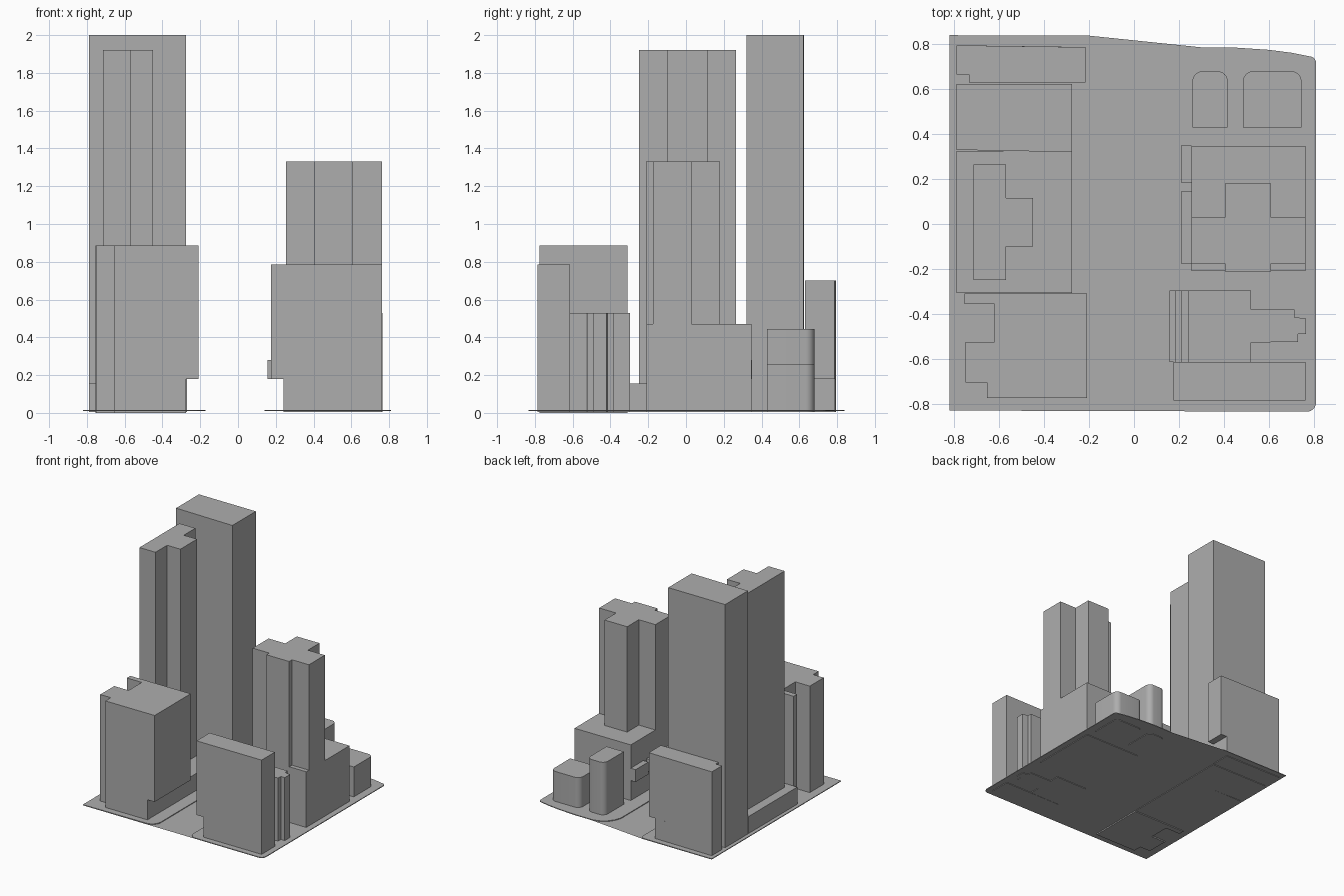
import bpy
import bmesh
from mathutils import Vector

cube = bpy.data.objects.get("Cube")
if cube:
    bpy.data.objects.remove(cube, do_unlink=True)

grey = bpy.data.materials.new("plain grey")
grey.use_nodes = True
colour = (0.42, 0.42, 0.42, 1)
grey.diffuse_color = colour
grey.node_tree.nodes["Principled BSDF"].inputs["Base Color"].default_value = colour

BASE, ROAD, KERB = 0.005, 0.01, 0.016
CANOPY, CANOPY_TOP = 0.18, 0.28


def rounded(points, steps=6):
    """Replace each corner given as (x, y, radius) by a smooth arc."""
    out = []
    for i, p in enumerate(points):
        here = Vector(p[:2])
        if len(p) < 3:
            out.append(here)
            continue
        before = Vector(points[i - 1][:2])
        after = Vector(points[(i + 1) % len(points)][:2])
        a = here + (before - here).normalized() * p[2]
        b = here + (after - here).normalized() * p[2]
        centre = a + b - here
        for k in range(steps + 1):
            d = a.lerp(b, k / steps) - centre
            out.append(centre + d.normalized() * p[2])
    return out


def rect(x0, x1, y0, y1):
    return [(x0, y0), (x1, y0), (x1, y1), (x0, y1)]


def prism(name, *layers):
    """Build one object from outlines, each raised from z0 to z1."""
    bm = bmesh.new()
    for outline, z0, z1 in layers:
        face = bm.faces.new([bm.verts.new((p[0], p[1], z0)) for p in rounded(outline)])
        if z1 > z0:
            top = bmesh.ops.extrude_face_region(bm, geom=[face], use_keep_orig=True)
            verts = [g for g in top["geom"] if isinstance(g, bmesh.types.BMVert)]
            bmesh.ops.translate(bm, verts=verts, vec=(0, 0, z1 - z0))
    bmesh.ops.recalc_face_normals(bm, faces=bm.faces)
    if layers[0][1] == layers[0][2]:
        for f in bm.faces:
            if f.normal.z < 0:
                f.normal_flip()
    mesh = bpy.data.meshes.new(name)
    bm.to_mesh(mesh)
    bm.free()
    mesh.materials.append(grey)
    obj = bpy.data.objects.new(name, mesh)
    bpy.context.collection.objects.link(obj)
    return obj


# Ground: flat road sheet and two raised pavements
back_curve = [(0.81, 0.74, 0.03), (0.7, 0.762), (0.6, 0.775), (0.45, 0.785)]
prism("road", ([(-0.82, -0.83), (0.81, -0.835, 0.04)] + back_curve +
               [(0.31, 0.785), (-0.2, 0.838), (-0.82, 0.84)], ROAD, ROAD))
prism("left_pavement", ([(-0.82, -0.83), (-0.172, -0.826, 0.08),
                         (-0.172, 0.836, 0.035), (-0.82, 0.84)], ROAD, KERB))
prism("right_pavement", ([(0.14, -0.832, 0.06), (0.81, -0.835, 0.04)] + back_curve +
                         [(0.14, 0.785, 0.17)], ROAD, KERB))

# Left blocks
prism("back_left_block",
      ([(-0.735, 0.63), (-0.215, 0.63), (-0.215, 0.787), (-0.79, 0.795),
        (-0.79, 0.665), (-0.735, 0.665)], CANOPY, 0.7),
      ([(-0.735, 0.63), (-0.27, 0.63), (-0.27, 0.788), (-0.79, 0.795),
        (-0.79, 0.665), (-0.735, 0.665)], BASE, CANOPY))
prism("tallest_tower",
      ([(-0.79, 0.33), (-0.275, 0.32), (-0.275, 0.622), (-0.79, 0.624)], BASE, 2.0))
prism("left_podium", (rect(-0.79, -0.275, -0.307, 0.325), BASE, 0.155))
prism("left_tower",
      ([(-0.715, -0.25), (-0.57, -0.25), (-0.57, -0.1), (-0.45, -0.1),
        (-0.45, 0.115), (-0.57, 0.115), (-0.57, 0.265), (-0.715, 0.265)], BASE, 1.92))


def front_left_outline(right):
    return [(-0.655, -0.775), (right, -0.775), (right, -0.31), (-0.755, -0.31),
            (-0.755, -0.355), (-0.62, -0.355), (-0.62, -0.525), (-0.75, -0.525),
            (-0.75, -0.705), (-0.655, -0.705)]


prism("front_left_block",
      (front_left_outline(-0.21), CANOPY, 0.885),
      (front_left_outline(-0.275), 0, CANOPY))

# Front right slab with an overhang
prism("front_right_slab",
      (rect(0.175, 0.763, -0.785, -0.615), CANOPY, 0.785),
      (rect(0.24, 0.763, -0.785, -0.615), BASE, CANOPY))

# Stepped block with a narrowing rear wing
prism("stepped_block",
      ([(0.24, -0.613), (0.52, -0.613), (0.52, -0.527), (0.73, -0.525), (0.73, -0.49),
        (0.765, -0.49), (0.765, -0.42), (0.715, -0.415), (0.715, -0.38),
        (0.52, -0.38), (0.52, -0.297), (0.24, -0.297)], BASE, 0.53))
for i, x in enumerate((0.157, 0.182, 0.211)):
    prism(f"step_{i + 1}",
          (rect(x, (0.182, 0.211, 0.24)[i], -0.613, -0.297),
           CANOPY, CANOPY_TOP + 0.085 * i))

# Right podium, canopies and cross-shaped tower
prism("right_podium", (rect(0.255, 0.763, -0.21, 0.348), BASE, 0.47))
for name, y0, y1 in (("front_canopy", -0.175, 0.145), ("back_canopy", 0.185, 0.35)):
    prism(name, (rect(0.21, 0.255, y0, y1), CANOPY, CANOPY_TOP))
prism("right_tower",
      ([(0.255, -0.175), (0.405, -0.175), (0.405, -0.212), (0.61, -0.212),
        (0.61, -0.175), (0.763, -0.175), (0.763, 0.03), (0.61, 0.03),
        (0.61, 0.18), (0.405, 0.18), (0.405, 0.03), (0.255, 0.03)], 0.47, 1.33))

# Small blocks with rounded back corners
for name, x0, x1, height in (("small_tall_block", 0.26, 0.417, 0.445),
                             ("small_low_block", 0.485, 0.745, 0.26)):
    obj = prism(name, ([(x0, 0.43), (x1, 0.43), (x1, 0.68, 0.045), (x0, 0.68, 0.045)],
                       BASE, height))
    bpy.ops.object.select_all(action="DESELECT")
    bpy.context.view_layer.objects.active = obj
    obj.select_set(True)
    bpy.ops.object.shade_smooth_by_angle()
